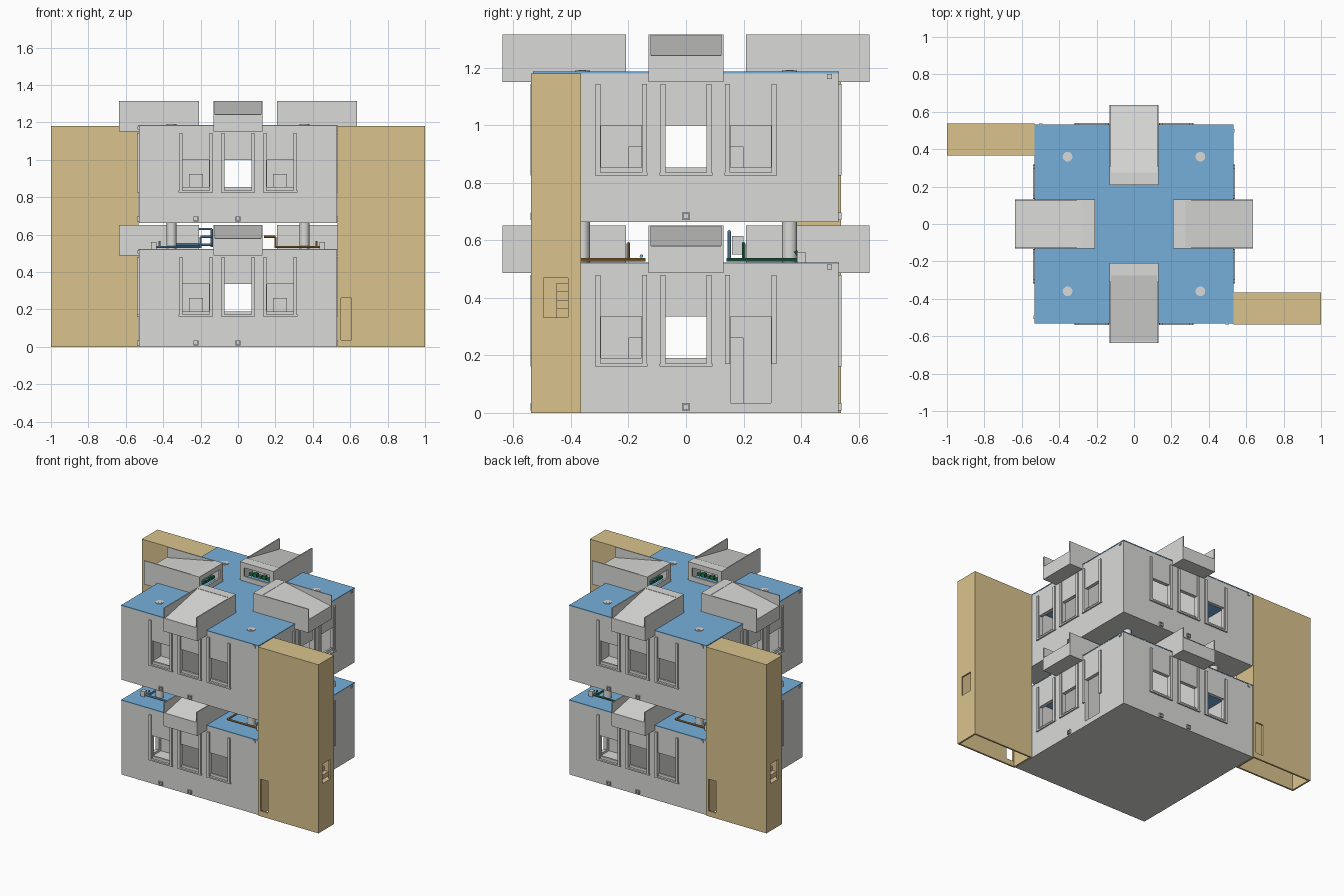
import bpy, bmesh, math
from mathutils import Matrix, Vector

if "Cube" in bpy.data.objects:
    bpy.data.objects.remove(bpy.data.objects["Cube"], do_unlink=True)


def material(name, rgb):
    m = bpy.data.materials.new(name)
    m.use_nodes = True
    m.diffuse_color = (*rgb, 1)
    m.node_tree.nodes["Principled BSDF"].inputs["Base Color"].default_value = (*rgb, 1)
    return m


GREY = material("pale grey", (0.70, 0.70, 0.69))
TAN = material("sand", (0.70, 0.55, 0.27))
BLUE = material("roof blue", (0.18, 0.43, 0.70))
GREEN = material("pipe green", (0.03, 0.20, 0.10))
BROWN = material("pipe ochre", (0.45, 0.25, 0.07))


def finish(name, bm, mat, k=0):
    """Turn a bmesh into an object, rotated k quarter turns about z."""
    bmesh.ops.transform(bm, matrix=Matrix.Rotation(k * math.pi / 2, 4, 'Z'), verts=bm.verts)
    bmesh.ops.recalc_face_normals(bm, faces=bm.faces)
    me = bpy.data.meshes.new(name)
    bm.to_mesh(me)
    bm.free()
    me.materials.append(mat)
    ob = bpy.data.objects.new(name, me)
    bpy.context.collection.objects.link(ob)
    return ob


def prism(name, profile, x0, x1, mat, k=0):
    """Extrude a (y, z) profile from x0 to x1."""
    bm = bmesh.new()
    a, b = ([bm.verts.new((x, y, z)) for y, z in profile] for x in (x0, x1))
    bm.faces.new(a)
    bm.faces.new(b)
    for i in range(len(a)):
        j = (i + 1) % len(a)
        bm.faces.new((a[i], a[j], b[j], b[i]))
    return finish(name, bm, mat, k)


def box(name, x0, x1, y0, y1, z0, z1, mat=GREY, k=0):
    return prism(name, [(y0, z0), (y1, z0), (y1, z1), (y0, z1)], x0, x1, mat, k)


def rod(name, p, q, r, mat, sides=12):
    p, q = Vector(p), Vector(q)
    d = q - p
    bm = bmesh.new()
    m = Matrix.Translation((p + q) / 2) @ d.to_track_quat('Z', 'Y').to_matrix().to_4x4()
    bmesh.ops.create_cone(bm, cap_ends=True, segments=sides, radius1=r, radius2=r,
                          depth=d.length, matrix=m)
    return finish(name, bm, mat)


def pipe(name, pts, mat, r=0.006):
    for p, q in zip(pts, pts[1:]):
        rod(name, p, q, r, mat, 8)


def cut(ob, cutters):
    """Subtract the cutters and bake the result."""
    for c in cutters:
        mod = ob.modifiers.new("cut", 'BOOLEAN')
        mod.operation, mod.solver, mod.object = 'DIFFERENCE', 'EXACT', c
    bpy.context.view_layer.update()
    dg = bpy.context.evaluated_depsgraph_get()
    me = bpy.data.meshes.new_from_object(ob.evaluated_get(dg))
    ob.modifiers.clear()
    ob.data = me
    for c in cutters:
        bpy.data.objects.remove(c, do_unlink=True)


W = 0.53          # half width of the building
STOREY = 0.663    # distance between the two floors


def scoop(z, k):
    """Roof air scoop with tall cheeks and a roof that falls outward."""
    top = z + 0.165
    for s in (-1, 1):
        a, b = sorted((s * 0.13, s * 0.122))
        box("scoop_cheek", a, b, -0.637, -0.208, z, top, GREY, k)
    w = 0.122
    box("scoop_floor", -w, w, -0.637, -W, z, z + 0.008, GREY, k)
    box("scoop_outer_wall", -w, w, -0.637, -0.625, z + 0.008, z + 0.093, GREY, k)
    prism("scoop_slope", [(-0.625, z + 0.085), (-0.625, z + 0.093), (-0.275, top - 0.002),
                          (-0.275, top - 0.012)], -w, w, GREY, k)
    box("scoop_ridge", -w, w, -0.275, -0.208, top - 0.012, top, GREY, k)
    # inner mouth
    box("scoop_mouth_sill", -w, w, -0.22, -0.208, z + 0.035, z + 0.07, GREY, k)
    box("scoop_mouth_head", -w, w, -0.22, -0.208, z + 0.13, top - 0.012, GREY, k)
    for s in (-1, 1):
        a, b = sorted((s * w, s * 0.1))
        box("scoop_mouth_side", a, b, -0.22, -0.208, z + 0.07, z + 0.13, GREY, k)
    box("scoop_back_plate", -w, w, -0.34, -0.335, z + 0.035, z + 0.135, GREY, k)
    for i in range(5):
        x = (i - 2) * 0.034
        box("scoop_vent", x - 0.013, x + 0.013, -0.26, -0.235, z + 0.07,
            z + 0.088 + 0.008 * (i % 2), GREEN, k)


def window(x, z, k, door):
    """Projecting jambs and sill around one opening; returns its cutter."""
    y = -W - 0.01
    for s in (-1, 1):
        a, b = sorted((x + s * 0.089, x + s * 0.072))
        box("window_jamb", a, b, y, -W, z + 0.17, z + 0.48, GREY, k)
    if not door:
        box("window_sill", x - 0.092, x + 0.092, y, -W, z + 0.162, z + 0.172, GREY, k)
        box("window_rail", x - 0.072, x + 0.072, -W + 0.005, -W + 0.018, z + 0.172, z + 0.19, GREY, k)
    low = 0.035 if door else 0.172
    return box("cutter", x - 0.071, x + 0.071, -0.6, -0.48, z + low, z + 0.335, GREY, k)


for floor in range(2):
    z = floor * STOREY
    # walls with openings
    walls = box("storey_walls", -W, W, -W, W, z, z + 0.517)
    cutters = [box("cutter", -0.505, 0.505, -0.505, 0.505, z + 0.02, z + 0.6)]
    for k in range(4):
        for x in (-0.225, 0, 0.225):
            door = floor == 0 and k % 2 == 1 and x > 0
            cutters.append(window(x, z, k, door))
    cut(walls, cutters)
    box("roof_deck", -W - 0.002, W + 0.002, -W - 0.002, W + 0.002, z + 0.517, z + 0.523, BLUE)

    for k in range(4):
        scoop(z + 0.487, k)
        # corner room partitions
        for s in (-1, 1):
            a, b = sorted((s * 0.12, s * 0.505))
            box("partition", a, b, -0.13, -0.12, z + 0.02, z + 0.517, GREY, k)
        # drain outlets
        for x in (0, -0.225) if k % 2 == 0 else (0,):
            for u in (-1, 1):
                a, b = sorted((x + u * 0.014, x + u * 0.009))
                box("drain_side", a, b, -W - 0.01, -W, z + 0.008, z + 0.034, GREY, k)
                h = z + 0.021 + u * 0.011
                box("drain_lip", x - 0.014, x + 0.014, -W - 0.01, -W, h - 0.002, h + 0.002, GREY, k)
        box("roof_peg", 0.49, 0.507, -W - 0.006, -W, z + 0.498, z + 0.515, GREY, k)
    # cabinets seen in the rooms
    for k in (0, 2):
        for x in (-0.225, 0.225):
            box("cabinet", x - 0.037, x + 0.037, -0.2, -0.131, z + 0.02, z + 0.262, GREY, k)

# columns, with collars on the top deck and under the base
for x in (-0.355, 0.355):
    for y in (-0.36, 0.36):
        rod("column", (x, y, 0.52), (x, y, STOREY + 0.005), 0.026, GREY, 24)
        rod("column_collar", (x, y, 1.185), (x, y, 1.190), 0.026, GREY, 24)
        rod("column_cap", (x, y, 1.190), (x, y, 1.192), 0.013, GREY, 16)
        rod("base_plug", (x, y, 0.0), (x, y, 0.003), 0.012, GREY, 16)

# service pipes on the lower deck
p = 0.533
for name, mat, sx, sy in (("ochre_pipe", BROWN, 1, -1), ("blue_pipe", BLUE, -1, -1),
                          ("green_pipe", GREEN, 1, 1), ("ochre_pipe_rear", BROWN, -1, 1)):
    pipe(name, [(sx * 0.14, sy * 0.2, p + 0.055), (sx * 0.2, sy * 0.2, p + 0.055),
                (sx * 0.2, sy * 0.2, p), (sx * 0.2, sy * 0.4, p), (sx * 0.45, sy * 0.4, p)], mat)
    pipe(name, [(sx * 0.42, sy * 0.14, p), (sx * 0.42, sy * 0.4, p),
                (sx * 0.42, sy * 0.38, p + 0.03)], mat)
    x, y = sx * 0.45, sy * 0.4
    box("valve_block", x - 0.015, x + 0.015, y - 0.015, y + 0.015, 0.523, 0.56)
pipe("blue_riser", [(-0.14, 0.15, p), (-0.14, 0.15, 0.63), (-0.23, 0.15, 0.63)], BLUE)
pipe("blue_branch", [(-0.33, -0.155, 0.545), (-0.14, -0.155, 0.545)], BLUE)
box("control_box", -0.315, -0.23, 0.16, 0.2, 0.55, 0.615)

# side towers: hollow, open underneath, with a tall slot and an end window
for k in (0, 2):
    tower = box("side_tower", 0.532, 1.0, -0.538, -0.365, 0, 1.18, TAN, k)
    cut(tower, [
        box("cutter", 0.544, 0.988, -0.526, -0.377, -0.1, 1.168, TAN, k),
        box("cutter", 0.55, 0.608, -0.6, -0.5, 0.037, 0.26, TAN, k),
        box("cutter", 0.95, 1.1, -0.495, -0.41, 0.332, 0.468, TAN, k)])
    # stair flight inside the end window
    for i in range(4):
        x = 0.965 - i * 0.03
        box("tower_step", x - 0.03, x, -0.45, -0.378, 0.332 + i * 0.03, 0.362 + i * 0.03, TAN, k)
    box("tower_landing", 0.75, 0.987, -0.525, -0.378, 0.322, 0.331, TAN, k)
